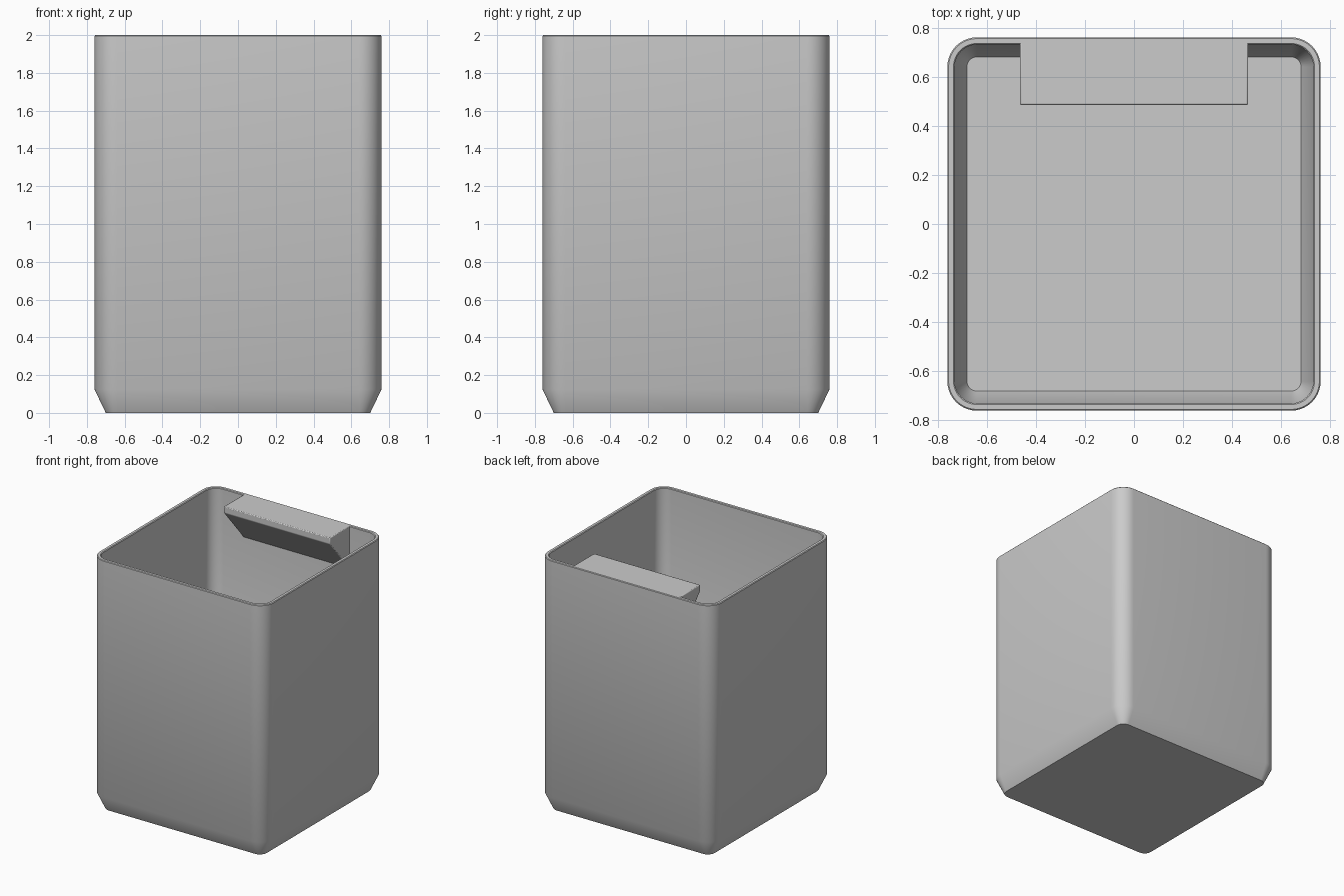
import bpy, bmesh, math

cube = bpy.data.objects.get("Cube")
if cube:
    bpy.data.objects.remove(cube, do_unlink=True)

grey = bpy.data.materials.new("light_grey")
grey.use_nodes = True
colour = (0.6, 0.6, 0.6, 1)
grey.diffuse_color = colour
grey.node_tree.nodes["Principled BSDF"].inputs["Base Color"].default_value = colour

CORNER = 0.64   # shared centre of every corner arc
STEPS = 10      # segments per rounded corner


def finish(name, bm):
    bmesh.ops.recalc_face_normals(bm, faces=bm.faces)
    mesh = bpy.data.meshes.new(name)
    bm.to_mesh(mesh)
    bm.free()
    mesh.materials.append(grey)
    obj = bpy.data.objects.new(name, mesh)
    bpy.context.collection.objects.link(obj)
    return obj


def smooth(obj):
    bpy.ops.object.select_all(action='DESELECT')
    obj.select_set(True)
    bpy.context.view_layer.objects.active = obj
    bpy.ops.object.shade_smooth_by_angle(angle=math.radians(30))


def rounded_ring(bm, half, z):
    """Rounded square loop whose corner arcs share fixed centres."""
    radius = half - CORNER
    ring = []
    for quarter, (sx, sy) in enumerate([(1, 1), (-1, 1), (-1, -1), (1, -1)]):
        for i in range(STEPS + 1):
            a = (quarter + i / STEPS) * math.pi / 2
            ring.append(bm.verts.new((sx * CORNER + radius * math.cos(a),
                                      sy * CORNER + radius * math.sin(a), z)))
    return ring


# Hollow container: outside from base to rim, then inside down to the floor
profile = [(0.70, 0), (0.76, 0.125), (0.76, 1.995), (0.755, 2),
           (0.735, 2), (0.73, 1.995), (0.73, 0.132), (0.68, 0.028)]
bm = bmesh.new()
rings = [rounded_ring(bm, half, z) for half, z in profile]
for low, high in zip(rings, rings[1:]):
    for i in range(len(low)):
        j = (i + 1) % len(low)
        bm.faces.new((low[i], low[j], high[j], high[i]))
bm.faces.new(rings[0])
bm.faces.new(rings[-1])
smooth(finish("container", bm))

# Wedge-shaped ledge flush with the rim on the inside of the back wall
section = [(0.485, 2), (0.485, 1.95), (0.73, 1.665), (0.745, 1.665), (0.745, 2)]
bm = bmesh.new()
face = bm.faces.new([bm.verts.new((-0.465, y, z)) for y, z in section])
extruded = bmesh.ops.extrude_face_region(bm, geom=[face])["geom"]
bmesh.ops.translate(bm, vec=(0.93, 0, 0),
                    verts=[v for v in extruded if isinstance(v, bmesh.types.BMVert)])
ledge = finish("back_ledge", bm)
bevel = ledge.modifiers.new("soft_edges", 'BEVEL')
bevel.width = 0.006
bevel.segments = 2
smooth(ledge)
